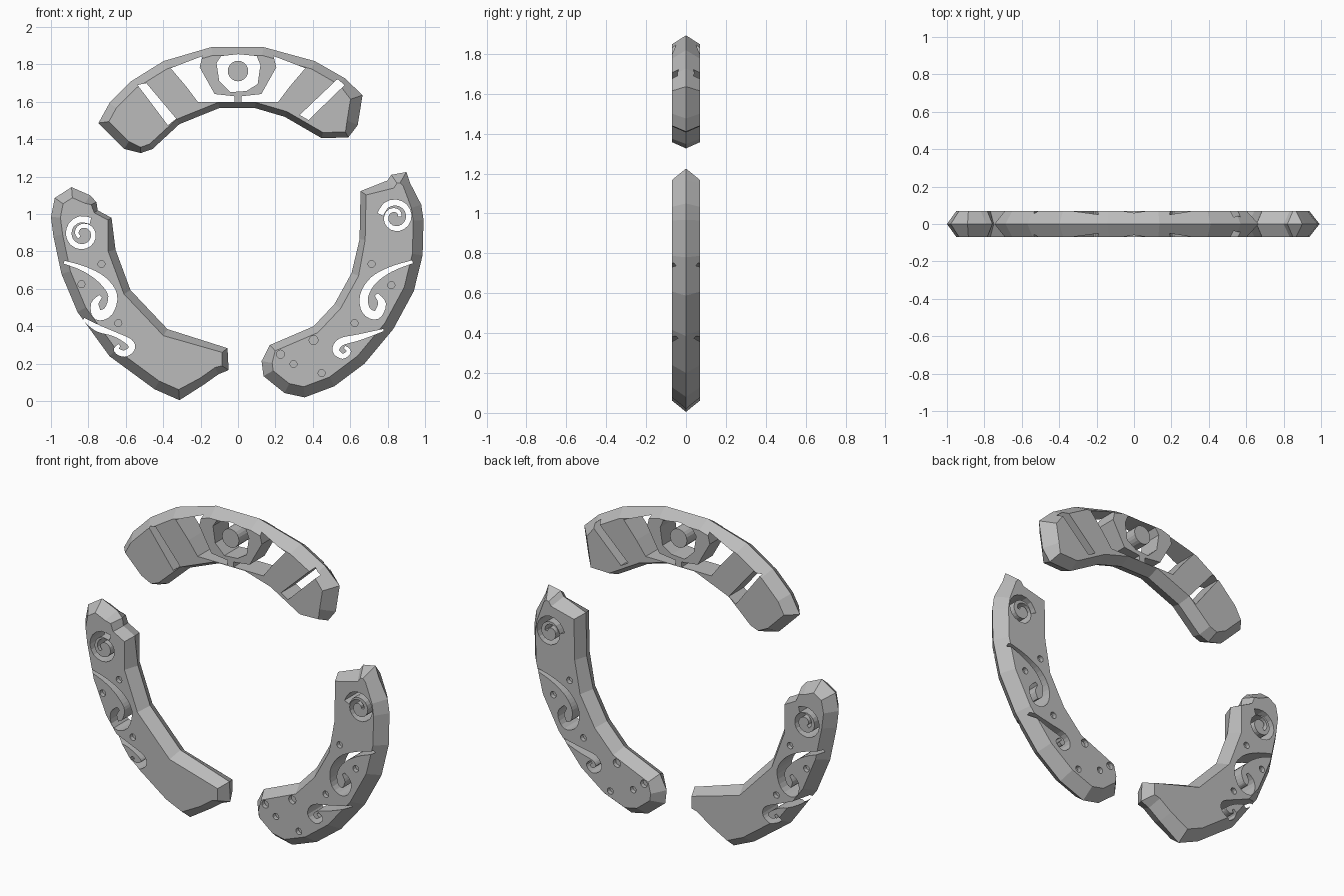
import bpy, bmesh, math
from mathutils import Vector

if "Cube" in bpy.data.objects:
    bpy.data.objects.remove(bpy.data.objects["Cube"])

HALF = 0.07     # half thickness of every piece
UNIT = 0.01     # profiles are written in hundredths

grey = bpy.data.materials.new("stone grey")
grey.use_nodes = True
grey.diffuse_color = (0.5, 0.5, 0.5, 1)
grey.node_tree.nodes["Principled BSDF"].inputs["Base Color"].default_value = grey.diffuse_color


def finish(bm, name):
    bmesh.ops.recalc_face_normals(bm, faces=bm.faces)
    mesh = bpy.data.meshes.new(name)
    bm.to_mesh(mesh)
    bm.free()
    mesh.materials.append(grey)
    obj = bpy.data.objects.new(name, mesh)
    bpy.context.collection.objects.link(obj)
    return obj


def ring(bm, points, y):
    return [bm.verts.new((p.x, y, p.y)) for p in points]


def bridge(bm, a, b):
    for i in range(len(a)):
        j = (i + 1) % len(a)
        bm.faces.new((a[i], a[j], b[j], b[i]))


def scaled(points):
    return [Vector(p[:2]) * UNIT for p in points]


def prism(bm, points, near=-0.1, far=0.1):
    a, b = ring(bm, points, near), ring(bm, points, far)
    bridge(bm, a, b)
    bm.faces.new(a)
    bm.faces.new(b)


def inset(points, amounts):
    """Move each corner of a clockwise outline inward."""
    result = []
    for i, p in enumerate(points):
        before = (p - points[i - 1]).normalized()
        after = (points[(i + 1) % len(points)] - p).normalized()
        n1, n2 = Vector((before.y, -before.x)), Vector((after.y, -after.x))
        mid = (n1 + n2).normalized()
        result.append(p + mid * amounts[i] / max(mid.dot(n1), 0.7))
    return result


def slab(name, outline, default):
    """Solid with its widest outline in the middle and sloping rims."""
    outer = scaled(outline)
    inner = inset(outer, [(p[2] if len(p) > 2 else default) * UNIT for p in outline])
    bm = bmesh.new()
    front, middle, back = ring(bm, inner, -HALF), ring(bm, outer, 0), ring(bm, inner, HALF)
    bridge(bm, front, middle)
    bridge(bm, middle, back)
    bm.faces.new(front)
    bm.faces.new(back)
    return finish(bm, name)


def circle(x, z, r, n=12):
    return [Vector((x + r * math.cos(math.tau * i / n), z + r * math.sin(math.tau * i / n)))
            for i in range(n)]


def stroke(points, steps=4):
    """Outline of a smooth brush stroke through (x, z, width) points."""
    pts = [Vector((x, z, w)) * UNIT for x, z, w in points]
    pts = [pts[0]] + pts + [pts[-1]]
    path = []
    for a, b, c, d in zip(pts, pts[1:], pts[2:], pts[3:]):
        for k in range(steps):
            t = k / steps
            path.append(b + (c - a) * t / 2 + (a * 2 - b * 5 + c * 4 - d) * t * t / 2
                        + (b * 3 - a - c * 3 + d) * t ** 3 / 2)
    path.append(pts[-1])
    left, right = [], []
    for i, p in enumerate(path):
        d = path[min(i + 1, len(path) - 1)] - path[max(i - 1, 0)]
        n = Vector((-d.y, d.x)).normalized() * max(p.z, 0.008) / 2
        left.append(p.xy + n)
        right.append(p.xy - n)
    return left + right[::-1]


def spiral(x, z, start, turn):
    pts = []
    for i in range(14):
        t = i / 13
        a = math.radians(start) + turn * t * math.tau * 1.45
        r = 8.2 - 5.8 * t ** 1.5
        pts.append((x + r * math.cos(a), z + r * math.sin(a), 3.4 - 1.6 * t))
    return stroke(pts, 2)


def carve(obj, through, dimples=()):
    """Cut openings through a piece, and shallow round holes in both faces."""
    bm = bmesh.new()
    for shape in through:
        prism(bm, shape)
    for x, z, r in dimples:
        for side in (-1, 1):
            prism(bm, circle(x * UNIT, z * UNIT, r * UNIT), side * 0.045, side * 0.1)
    cutter = finish(bm, "cutter")
    cutter.hide_render = True
    mod = obj.modifiers.new("openings", 'BOOLEAN')
    mod.operation, mod.solver, mod.object = 'DIFFERENCE', 'EXACT', cutter
    mod.use_self = True
    bpy.context.view_layer.objects.active = obj
    bpy.ops.object.modifier_apply(modifier=mod.name)
    bpy.data.objects.remove(cutter)


# Top arch: centre medallion between two side plates
arch = slab("top_arch", [
    (-74.6, 148.7), (-68.7, 159.4), (-57, 171.1), (-39.8, 181.8), (-14.2, 189.3), (13.6, 189.3),
    (41, 181.8), (57, 172.7), (66.6, 163.6, 6), (64, 147.6, 6), (59, 141, 3), (44.7, 140.6, 3),
    (38.8, 144, 3), (25, 152, 3), (9, 156.7, 3), (-10, 156.7, 3), (-31.3, 148.1, 3),
    (-45.7, 134.8, 3), (-52, 132.6, 3), (-60.7, 134.8)], 4.5)
window = scaled([(19, 184.5), (36, 178), (27.5, 168), (21.5, 160), (2, 160), (2, 163),
                 (12.5, 164.2), (20.5, 178.5)])
eye = scaled([(-11.5, 180.7), (-9, 184.5), (0, 185.5), (10, 184.5), (12, 179.7),
              (10.5, 169.5), (4.5, 165.8), (-4, 165.2), (-10, 171)])
right_slot = scaled([(53.2, 172.2), (57, 169), (37.7, 150.3), (33, 153)])
left_slot = scaled([(-53.7, 169), (-49, 170), (-33, 151), (-37.5, 147.5)])
carve(arch, [window, [Vector((-p.x, p.y)) for p in window], eye, right_slot, left_slot])

# Round boss in the middle of the medallion
bm = bmesh.new()
prism(bm, circle(0, 1.765, 0.055, 20), -HALF, HALF)
finish(bm, "medallion_boss")

# Lower arc on the -x side
right_arc = slab("right_arc", [
    (-89, 114.4), (-79, 110), (-75.7, 106.4, 3), (-75, 102, 2), (-67.6, 98, 2), (-65.5, 81, 4),
    (-57.5, 59.4, 4), (-37.7, 38.5, 4), (-5.6, 28.3, 3), (-5, 16.6, 3.5), (-10.4, 14.4, 4),
    (-18, 9, 4), (-31.3, 0.5), (-44.7, 6.4), (-68.7, 24), (-85.8, 47.6), (-94.4, 68),
    (-98.7, 88.2), (-100, 98.4), (-98, 108.6)], 5)
carve(right_arc, [
    spiral(-83, 89.3, 60, 1),
    stroke([(-93, 74.3, 1.6), (-82, 70.6, 2.7), (-72.5, 64.7, 4.3), (-67, 56.7, 4.8),
            (-69.3, 48, 5.2), (-75, 46.2, 5.6), (-76.5, 52, 4), (-73.5, 56, 2)]),
    stroke([(-82.6, 43.8, 1.6), (-75, 39, 3.6), (-66, 35.8, 2.4), (-58, 31.5, 3.6),
            (-57, 27.8, 3.4), (-61, 25.4, 3.4), (-65, 27.3, 2.8), (-63.5, 30, 1.5)])],
    [(-73, 73.3, 1.9), (-83.7, 62.5, 1.9), (-64, 41.7, 1.9)])

# Lower arc on the +x side
left_arc = slab("left_arc", [
    (90, 122.5, 5), (92, 116.6, 4), (98, 105), (99.2, 96.8), (98.7, 78), (94, 58.8), (83, 38.5),
    (67.6, 20), (51.6, 8), (35.6, 2), (24.9, 4.3), (13.6, 13.4), (12.6, 21.4), (17, 30, 4),
    (40.4, 40, 4), (51.6, 51.9, 4), (60.7, 68.4, 4), (65, 86.6, 3), (65.5, 112.3, 3),
    (80, 118, 5), (82, 121, 5)], 5.5)
carve(left_arc, [
    spiral(84.2, 98.4, 170, -1),
    stroke([(93.3, 74.5, 1.6), (82, 70.6, 2.7), (72.5, 64.7, 4), (67.5, 56.5, 4.4),
            (68.5, 48.5, 4.6), (74, 46, 4.6), (77, 52, 4.2), (74, 57, 2)]),
    stroke([(77.8, 38, 1.2), (65, 34.2, 3.2), (55, 31.6, 4), (52.3, 27, 3.6),
            (56, 24, 2.8), (59.3, 26.6, 2.2), (57, 29, 1.5)])],
    [(71.4, 73.3, 1.9), (82, 62, 1.9), (62.3, 41.7, 1.9), (22.7, 25.1, 2.2),
     (40.4, 32.6, 2.4), (29.7, 19.8, 1.9), (44.7, 15, 1.9)])
